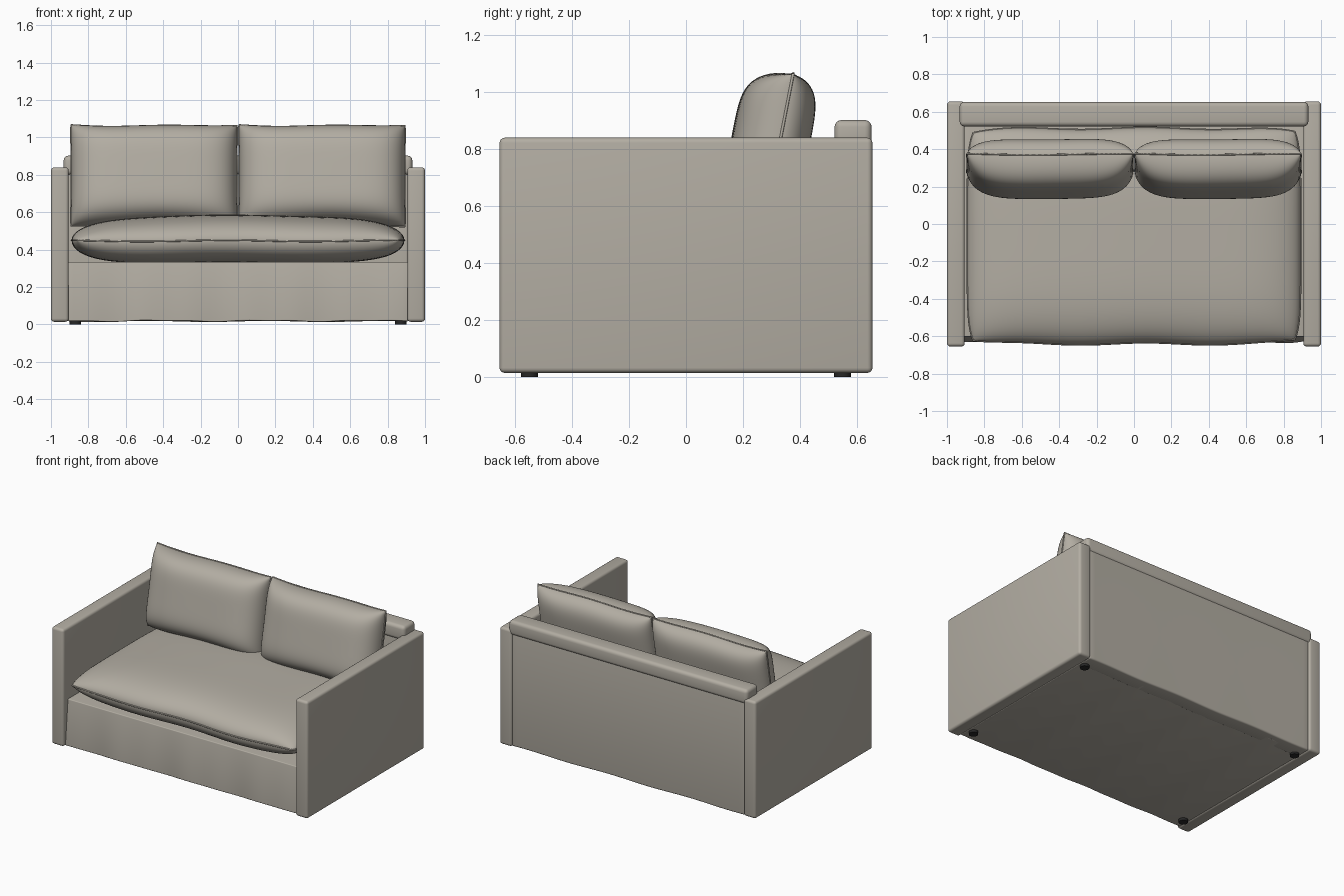
import bpy, bmesh
from math import sin, cos, pi, radians
from mathutils import Matrix, Vector

old = bpy.data.objects.get("Cube")
if old:
    bpy.data.objects.remove(old, do_unlink=True)


def material(name, rgb):
    mat = bpy.data.materials.new(name)
    mat.use_nodes = True
    mat.diffuse_color = (*rgb, 1)
    mat.node_tree.nodes["Principled BSDF"].inputs["Base Color"].default_value = (*rgb, 1)
    return mat


FABRIC = material("warm grey fabric", (0.45, 0.42, 0.365))
DARK = material("black feet", (0.02, 0.02, 0.02))


def finish(name, bm, mat):
    bmesh.ops.recalc_face_normals(bm, faces=bm.faces)
    mesh = bpy.data.meshes.new(name)
    bm.to_mesh(mesh)
    bm.free()
    obj = bpy.data.objects.new(name, mesh)
    bpy.context.collection.objects.link(obj)
    mesh.materials.append(mat)
    bpy.ops.object.select_all(action="DESELECT")
    obj.select_set(True)
    bpy.context.view_layer.objects.active = obj
    bpy.ops.object.shade_smooth_by_angle(angle=radians(40))
    return obj


def box(name, lo, hi, bevel, deform=None, cuts=0):
    """Rounded box between two corners, optionally cut and deformed."""
    lo, hi = Vector(lo), Vector(hi)
    bm = bmesh.new()
    bmesh.ops.create_cube(bm, size=1)
    bmesh.ops.transform(bm, verts=bm.verts,
                        matrix=Matrix.Translation((lo + hi) / 2) @ Matrix.Diagonal((*(hi - lo), 1)))
    if bevel:
        bmesh.ops.bevel(bm, geom=bm.edges[:], offset=bevel, segments=4,
                        profile=0.5, affect="EDGES")
    for i in range(1, cuts):
        x = lo.x + (hi.x - lo.x) * i / cuts
        bmesh.ops.bisect_plane(bm, geom=bm.verts[:] + bm.edges[:] + bm.faces[:],
                               plane_co=(x, 0, 0), plane_no=(1, 0, 0))
    if deform:
        for v in bm.verts:
            v.co = deform(v.co)
    return finish(name, bm, FABRIC)


def cushion(name, loc, half, top, bottom, power, corner, dip, wave, tilt=0, n=40):
    """Two puffed panels sewn along a rim, with piping over the seam."""
    a, b = half
    place = Matrix.Translation(loc) @ Matrix.Rotation(tilt, 4, "X")
    steps = [sin(pi / 2 * (2 * i / n - 1)) for i in range(n + 1)]

    def point(u, v, side):
        pull = 1 - corner * abs(u * v) ** 6
        x = a * u * pull * (1 - dip * 0.3 * (1 - v * v))
        y = b * v * pull * (1 - dip * (1 - u * u))
        y += wave * sin(9 * x + 1) * abs(v) ** 3
        p = power[0] if side > 0 else power[1]
        puff = (max(0, 1 - abs(u) ** p) * max(0, 1 - abs(v) ** p)) ** 0.5
        z = (top if side > 0 else -bottom) * puff
        z += wave * 0.6 * sin(7 * x + 2)
        return place @ Vector((x, y, z))

    bm = bmesh.new()
    for side in (1, -1):
        grid = [[bm.verts.new(point(u, v, side)) for v in steps] for u in steps]
        for i in range(n):
            for j in range(n):
                bm.faces.new((grid[i][j], grid[i + 1][j], grid[i + 1][j + 1], grid[i][j + 1]))
    bmesh.ops.remove_doubles(bm, verts=bm.verts, dist=0.00005)
    finish(name, bm, FABRIC)

    # piping
    rim = [(u, -1) for u in steps[:-1]] + [(1, v) for v in steps[:-1]]
    rim += [(-u, 1) for u in steps[:-1]] + [(-1, -v) for v in steps[:-1]]
    curve = bpy.data.curves.new(name + "_piping", "CURVE")
    curve.dimensions = "3D"
    curve.bevel_depth = 0.005
    curve.bevel_resolution = 1
    line = curve.splines.new("POLY")
    line.points.add(len(rim) - 1)
    line.use_cyclic_u = True
    for pt, (u, v) in zip(line.points, rim):
        pt.co = (*point(u, v, 1), 1)
    curve.materials.append(FABRIC)
    obj = bpy.data.objects.new(name + "_piping", curve)
    bpy.context.collection.objects.link(obj)
    bpy.ops.object.select_all(action="DESELECT")
    obj.select_set(True)
    bpy.context.view_layer.objects.active = obj
    bpy.ops.object.convert(target="MESH")


def skirt(co):
    """Loose fabric: the lower front edge flares and ripples."""
    low = max(0, 1 - co.z / 0.33)
    ripple = sin(11 * co.x) + 0.6 * sin(23 * co.x + 1)
    y, z = co.y, co.z
    if y < 0:
        y -= low * (0.03 + 0.007 * ripple)
    if z < 0.1:
        z += 0.003 * ripple
    return Vector((co.x, y, z))


# frame
for side, label in ((1, "left"), (-1, "right")):
    xs = sorted((side * 0.905, side * 1.0))
    box(label + "_arm", (xs[0], -0.655, 0.014), (xs[1], 0.655, 0.84), 0.018)
box("seat_base", (-0.91, -0.603, 0.018), (0.91, 0.6, 0.335), 0.006, skirt, 60)
box("back_panel", (-0.91, 0.535, 0.016), (0.91, 0.645, 0.86), 0.012,
    lambda c: Vector((c.x, c.y, c.z + (0.003 * sin(10 * c.x) if c.z < 0.1 else 0))), 40)
box("back_rail", (-0.932, 0.522, 0.80), (0.932, 0.652, 0.902), 0.024)

# cushions
cushion("seat_cushion", (0, -0.065, 0.447), (0.89, 0.575), 0.137, 0.117,
        (4, 7), 0.035, 0.0, 0.006)
for side, label in ((1, "left"), (-1, "right")):
    cushion(label + "_back_cushion", (side * 0.449, 0.322, 0.798), (0.447, 0.277),
            0.165, 0.108, (5, 5), 0.01, 0.045, 0.005, radians(79))

# feet
for x in (-0.87, 0.87):
    for y in (-0.55, 0.55):
        bm = bmesh.new()
        bmesh.ops.create_cone(bm, cap_ends=True, segments=20, radius1=0.03, radius2=0.03,
                              depth=0.03, matrix=Matrix.Translation((x, y, 0.015)))
        finish(("front" if y < 0 else "back") + ("_left" if x > 0 else "_right") + "_foot", bm, DARK)
